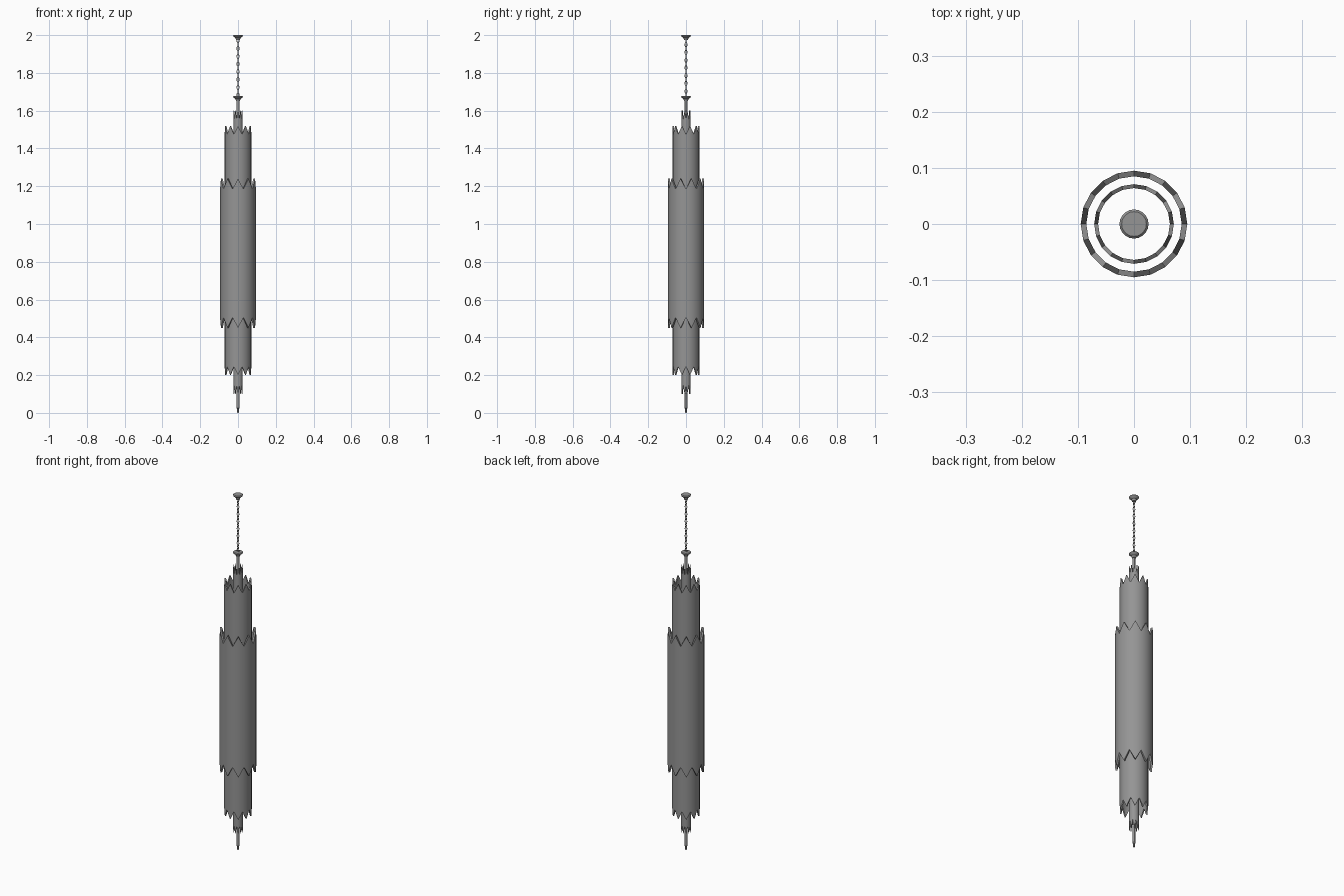
import bpy, bmesh, math
from mathutils import Matrix

cube = bpy.data.objects.get("Cube")
if cube:
    bpy.data.objects.remove(cube, do_unlink=True)

metal = bpy.data.materials.new("grey_metal")
metal.use_nodes = True
metal.diffuse_color = (0.3, 0.3, 0.3, 1)
metal.node_tree.nodes["Principled BSDF"].inputs["Base Color"].default_value = (0.3, 0.3, 0.3, 1)


def finish(name, bm):
    bmesh.ops.recalc_face_normals(bm, faces=bm.faces)
    mesh = bpy.data.meshes.new(name)
    bm.to_mesh(mesh)
    bm.free()
    mesh.materials.append(metal)
    obj = bpy.data.objects.new(name, mesh)
    bpy.context.collection.objects.link(obj)
    bpy.ops.object.select_all(action="DESELECT")
    obj.select_set(True)
    bpy.context.view_layer.objects.active = obj
    bpy.ops.object.shade_smooth_by_angle(angle=math.radians(30))
    return obj


def crown_tube(name, outer, inner, low, high, tooth, sides=20):
    """Hollow open tube whose two ends are cut into pointed teeth."""
    bm = bmesh.new()
    rings = []
    for i in range(sides):
        a = math.tau * i / sides + math.pi / 2
        cut = tooth * (i % 2)
        corners = [(outer, low + cut), (outer, high - cut),
                   (inner, high - cut), (inner, low + cut)]
        rings.append([bm.verts.new((r * math.cos(a), r * math.sin(a), z)) for r, z in corners])
    for i in range(sides):
        a, b = rings[i], rings[(i + 1) % sides]
        for j in range(4):
            k = (j + 1) % 4
            bm.faces.new((a[j], b[j], b[k], a[k]))
    return finish(name, bm)


def lathe(name, profile, sides=20):
    """Spin a radius and height profile about the vertical axis."""
    bm = bmesh.new()
    verts = [bm.verts.new((r, 0, z)) for r, z in profile]
    edges = [bm.edges.new(pair) for pair in zip(verts, verts[1:])]
    bmesh.ops.spin(bm, geom=verts + edges, cent=(0, 0, 0), axis=(0, 0, 1),
                   angle=math.tau, steps=sides)
    bmesh.ops.remove_doubles(bm, verts=bm.verts, dist=0.00005)
    return finish(name, bm)


def chain_link(name, z, half_height, half_width, wire, turned):
    """Oval wire ring, turned a quarter on every other link."""
    bm = bmesh.new()
    around, section = 14, 6
    rings = []
    for i in range(around):
        a = math.tau * i / around
        ring = []
        for j in range(section):
            b = math.tau * j / section
            grow = wire * math.cos(b)
            ring.append(bm.verts.new(((half_width + grow) * math.cos(a), wire * math.sin(b),
                                      (half_height + grow) * math.sin(a))))
        rings.append(ring)
    for i in range(around):
        p, q = rings[i], rings[(i + 1) % around]
        for j in range(section):
            k = (j + 1) % section
            bm.faces.new((p[j], q[j], q[k], p[k]))
    if turned:
        bm.transform(Matrix.Rotation(math.pi / 2, 4, "Z"))
    bm.transform(Matrix.Translation((0, 0, z)))
    return finish(name, bm)


# Nested shade tubes
crown_tube("outer_tube", 0.095, 0.085, 0.45, 1.24, 0.055)
crown_tube("middle_tube", 0.071, 0.064, 0.20, 1.52, 0.045)
crown_tube("inner_tube", 0.025, 0.021, 0.10, 1.60, 0.045)

# Central rod with a small rounded tip
lathe("centre_rod", [(0, 0), (0.004, 0.002), (0.004, 0.02), (0.008, 0.025),
                     (0.008, 1.65), (0, 1.65)], 12)

# Matching flared cups at the ends of the chain
for name, top in (("lower_cup", 1.677), ("ceiling_cup", 2.0)):
    lathe(name, [(0, top), (0.022, top), (0.026, top - 0.004), (0.024, top - 0.008),
                 (0.013, top - 0.016), (0.010, top - 0.027), (0, top - 0.027)])

# Chain of interlocking links
count, start, end = 15, 1.683, 1.970
pitch = (end - start) / (count - 1)
for i in range(count):
    chain_link(f"chain_link_{i + 1}", start + i * pitch, 0.0115, 0.006, 0.002, i % 2 == 1)
